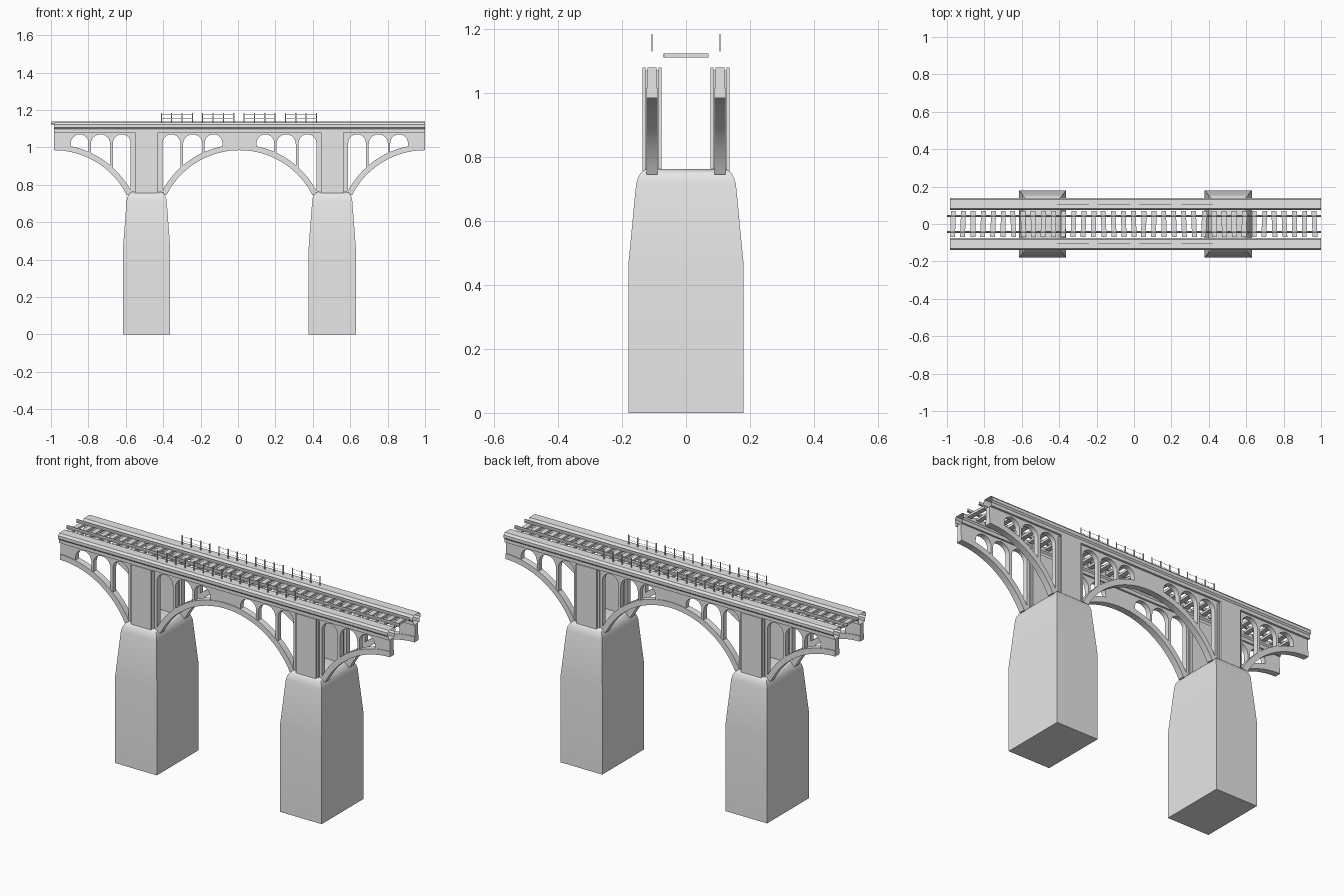
import bpy, bmesh, math, random
from mathutils import Matrix

if "Cube" in bpy.data.objects:
    bpy.data.objects.remove(bpy.data.objects["Cube"])

random.seed(4)
PIERS = (-0.4885, 0.5038)   # pier centres along x
HALF = 0.4962               # pier centre to arch crown
GIRDER_Y = 0.106            # girder centre line
ARC_Z, R_IN, R_OUT = 0.548, 0.437, 0.467
FOOT, TOP = 0.745, 1.08

grey = bpy.data.materials.new("concrete_grey")
grey.diffuse_color = (0.8, 0.8, 0.8, 1)
grey.use_nodes = True
grey.node_tree.nodes["Principled BSDF"].inputs["Base Color"].default_value = grey.diffuse_color


def add(name, mesh, loc=(0, 0, 0), turn=0.0):
    if not mesh.materials:
        mesh.materials.append(grey)
    ob = bpy.data.objects.new(name, mesh)
    ob.location = loc
    ob.rotation_euler.z = turn
    bpy.context.collection.objects.link(ob)
    return ob


def finish(bm, name):
    bmesh.ops.recalc_face_normals(bm, faces=bm.faces)
    me = bpy.data.meshes.new(name)
    bm.to_mesh(me)
    bm.free()
    return me


def box(bm, x, y, z, turn=0.0):
    """Box from three (low, high) ranges, turned about its own centre."""
    c = [(a + b) / 2 for a, b in (x, y, z)]
    s = [b - a for a, b in (x, y, z)]
    m = Matrix.Translation(c) @ Matrix.Rotation(turn, 4, 'Z') @ Matrix.Diagonal((*s, 1))
    bmesh.ops.create_cube(bm, size=1, matrix=m)


def loft(bm, rings, caps):
    rows = [[bm.verts.new(p) for p in r] for r in rings]
    n = len(rows[0])
    for a, b in zip(rows, rows[1:]):
        for i in range(n):
            j = (i + 1) % n
            bm.faces.new((a[i], a[j], b[j], b[i]))
    if caps:
        bm.faces.new(rows[0])
        bm.faces.new(rows[-1])


def smooth(ob, angle=30):
    bpy.ops.object.select_all(action='DESELECT')
    ob.select_set(True)
    bpy.context.view_layer.objects.active = ob
    bpy.ops.object.shade_smooth_by_angle(angle=math.radians(angle))


def plate(name, outlines, half_depth):
    """Upright plate from x-z outlines; the later outlines are holes."""
    cu = bpy.data.curves.new(name, 'CURVE')
    cu.dimensions, cu.fill_mode, cu.extrude = '2D', 'BOTH', half_depth
    for pts in outlines:
        sp = cu.splines.new('POLY')
        sp.points.add(len(pts) - 1)
        for p, (u, z) in zip(sp.points, pts):
            p.co = (u, z, 0, 1)
        sp.use_cyclic_u = True
    tmp = bpy.data.objects.new(name, cu)
    bpy.context.collection.objects.link(tmp)
    dg = bpy.context.evaluated_depsgraph_get()
    me = bpy.data.meshes.new_from_object(tmp.evaluated_get(dg))
    me.transform(Matrix.Rotation(math.pi / 2, 4, 'X'))
    bpy.data.objects.remove(tmp)
    me.name = name
    return me


def arc_z(u, r):
    return ARC_Z + math.sqrt(r * r - (HALF - u) ** 2)


def arc(r, n=20):
    """Main arch from crown down to its foot."""
    end = math.acos((FOOT - ARC_Z) / r)
    return [(HALF - r * math.sin(end * i / n), ARC_Z + r * math.cos(end * i / n))
            for i in range(n + 1)]


def opening(a, b, n=12):
    """Round-topped opening resting on the arch rib."""
    r, mid, spring = (b - a) / 2, (a + b) / 2, 1.07 - (b - a) / 2
    head = [(mid + r * math.cos(math.pi * i / n), spring + r * math.sin(math.pi * i / n))
            for i in range(n + 1)]
    sill = [(a + (b - a) * i / 8, arc_z(a + (b - a) * i / 8, R_OUT) - 0.002) for i in range(9)]
    return head + sill


# Arch halves: pierced spandrel wall and wider curved rib
wall_outline = [(0.06, TOP), (HALF, TOP)] + arc(R_IN) + [(0.06, FOOT)]
holes = [opening(0.085, 0.18), opening(0.195, 0.298), opening(0.31, 0.405)]
wall = plate("spandrel_wall", [wall_outline] + holes, 0.014)
rib = plate("arch_rib", [arc(R_IN) + arc(R_OUT)[::-1]], 0.0175)

# Column: core with a plate on both faces
bm = bmesh.new()
box(bm, (-0.071, 0.071), (-0.021, 0.021), (FOOT, TOP - 0.01))
for s in (-1, 1):
    box(bm, (-0.061, 0.061), sorted((s * 0.02, s * 0.030)), (FOOT, TOP))
column = finish(bm, "column")

# Pier: straight base, tapered shoulder, rounded cap
bm = bmesh.new()
steps = [(0, .126, .18), (.465, .126, .18), (.715, .107, .156), (.735, .103, .150),
         (.75, .095, .142), (.759, .086, .133), (.763, .075, .122)]
loft(bm, [[(-x, -y, z), (x, -y, z), (x, y, z), (-x, y, z)] for z, x, y in steps], True)
pier = finish(bm, "pier")

for px in PIERS:
    smooth(add("pier", pier, (px, 0, 0)))
    for side in (-1, 1):
        y = side * GIRDER_Y
        add("column", column, (px, y, 0))
        for turn in (0, math.pi):
            smooth(add("spandrel_wall", wall, (px, y, 0), turn))
            smooth(add("arch_rib", rib, (px, y, 0), turn))

# Deck edge beams and rails: open-ended extruded profiles
beam = [(-.024, 1.08), (-.024, 1.098), (-.031, 1.106), (-.031, 1.122), (-.024, 1.133),
        (.024, 1.133), (.033, 1.122), (.033, 1.106), (.026, 1.098), (.026, 1.08)]
rail = [(-.006, 1.122), (-.006, 1.126), (-.003, 1.128), (-.003, 1.138),
        (.003, 1.138), (.003, 1.128), (.006, 1.126), (.006, 1.122)]
for side in (-1, 1):
    for name, prof, y, x0 in (("edge_beam", beam, GIRDER_Y, -0.985), ("rail", rail, 0.043, -1.0)):
        bm = bmesh.new()
        loft(bm, [[(x, side * (y + dy), z) for dy, z in prof] for x in (x0, 1.0)], False)
        add(name, finish(bm, name))

# Sleepers, slightly uneven
bm = bmesh.new()
for i in range(37):
    x = -0.968 + i * 0.0537
    box(bm, (x - .013, x + .013), (-.07, .07), (1.111, 1.124), random.uniform(-.05, .05))
add("sleepers", finish(bm, "sleepers"))

# Railings: sixteen posts on each side with wires in groups of four
bm = bmesh.new()
xs = [-0.41 + i * 0.0553 for i in range(16)]
for side in (-1, 1):
    y = side * GIRDER_Y
    for x in xs:
        box(bm, (x - .003, x + .003), (y - .0015, y + .0015), (1.13, 1.184))
    for g in range(0, 16, 4):
        for z in (1.155, 1.177):
            box(bm, (xs[g], xs[g + 3]), (y - .0005, y + .0005), (z, z + .001))
add("railing", finish(bm, "railing"))
